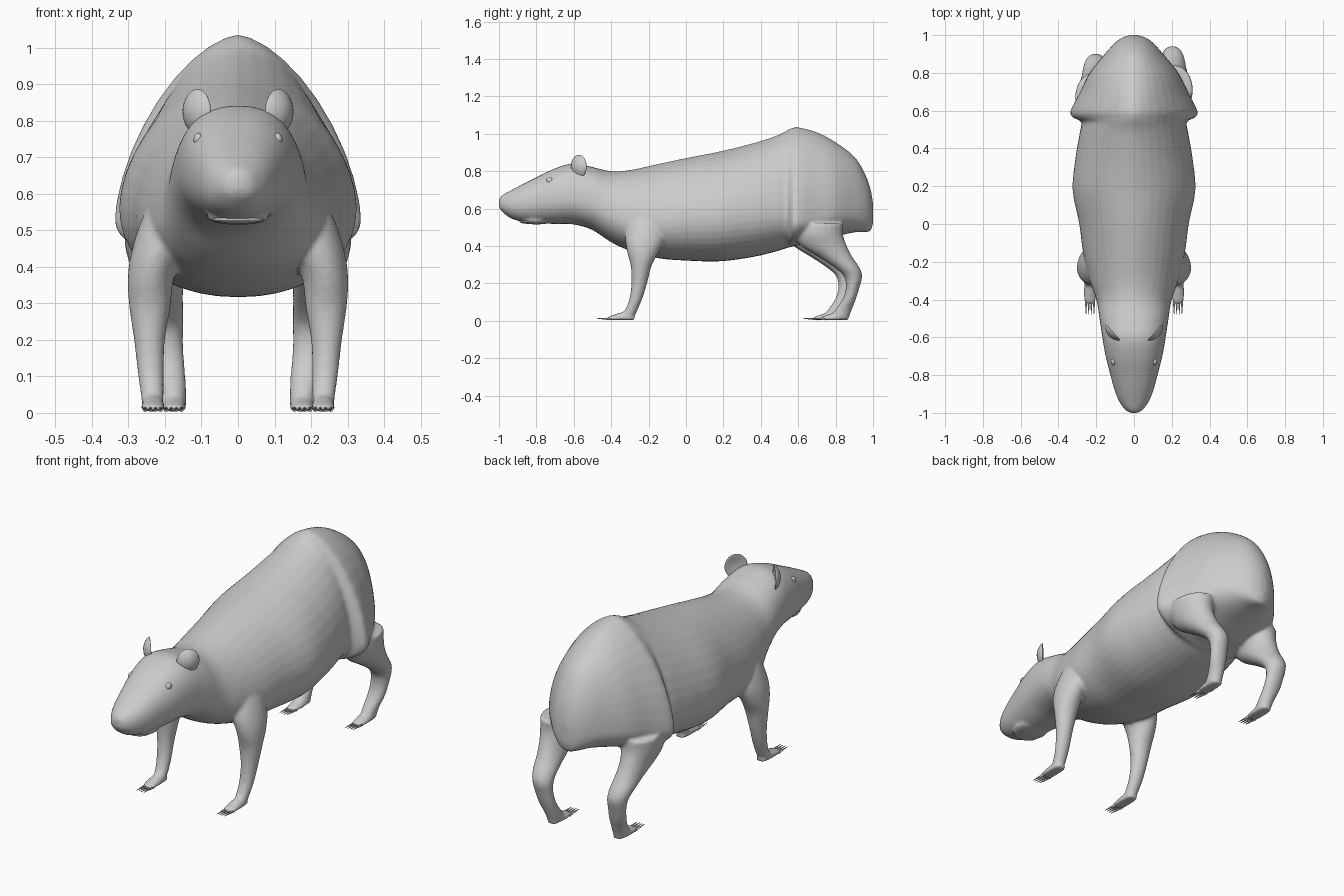
import bpy, bmesh, math
from mathutils import Vector, Matrix

if "Cube" in bpy.data.objects:
    bpy.data.objects.remove(bpy.data.objects["Cube"])


def spline(rows, steps=5):
    """Catmull-Rom interpolation of a list of station tuples."""
    out = []
    for i in range(len(rows) - 1):
        quad = zip(rows[max(i - 1, 0)], rows[i], rows[i + 1], rows[min(i + 2, len(rows) - 1)])
        quad = list(quad)
        for s in range(steps):
            t = s / steps
            out.append([0.5 * (2 * b + (c - a) * t + (2 * a - 5 * b + 4 * c - d) * t * t
                               + (3 * b - a - 3 * c + d) * t ** 3) for a, b, c, d in quad])
    return out + [list(rows[-1])]


def power(v, n):
    return math.copysign(abs(v) ** (2 / n), v)


def body_ring(y, w, zb, zm, zt, n, cx=0.0, count=40):
    """Upright section: widest at zm, upper exponent n."""
    ring = []
    for k in range(count):
        a = 2 * math.pi * k / count
        e = n if math.sin(a) > 0 else 2.15
        h = (zt - zm) if math.sin(a) > 0 else (zm - zb)
        ring.append(Vector((cx + w * power(math.cos(a), e), y, zm + h * power(math.sin(a), e))))
    return ring


def leg_ring(z, x0, x1, y0, y1, side, dy, count=24):
    """Level elliptical section between x0..x1 and y0..y1."""
    return [Vector((side * ((x0 + x1) / 2 + (x1 - x0) / 2 * math.cos(2 * math.pi * k / count)),
                    dy + (y0 + y1) / 2 + (y1 - y0) / 2 * math.sin(2 * math.pi * k / count), z))
            for k in range(count)]


def make(name, bm):
    bmesh.ops.recalc_face_normals(bm, faces=bm.faces)
    me = bpy.data.meshes.new(name)
    bm.to_mesh(me)
    bm.free()
    for p in me.polygons:
        p.use_smooth = True
    ob = bpy.data.objects.new(name, me)
    bpy.context.collection.objects.link(ob)
    return ob


def loft(name, rings):
    bm = bmesh.new()
    rows = [[bm.verts.new(p) for p in r] for r in rings]
    for a, b in zip(rows, rows[1:]):
        for k in range(len(a)):
            j = (k + 1) % len(a)
            bm.faces.new((a[k], a[j], b[j], b[k]))
    bm.faces.new(rows[0])
    bm.faces.new(rows[-1])
    return make(name, bm)


def ellipsoid(name, loc, size, turn=0.0, cup=0.0):
    bm = bmesh.new()
    bmesh.ops.create_uvsphere(bm, u_segments=24, v_segments=16, radius=1)
    for v in bm.verts:
        bend = cup * (v.co.x ** 2 + v.co.z ** 2)
        v.co = Vector((v.co.x * size[0], v.co.y * size[1] + bend, v.co.z * size[2]))
    bm.transform(Matrix.Translation(loc) @ Matrix.Rotation(turn, 4, 'Z'))
    return make(name, bm)


# Head, torso and rump: y, half width, bottom, widest z, top, upper exponent
torso = [
    (-1.0, .015, .61, .63, .65, 2), (-.985, .045, .585, .62, .67, 2.2),
    (-.94, .078, .55, .62, .695, 2.3), (-.88, .103, .53, .625, .727, 2.3),
    (-.8, .125, .52, .64, .767, 2.3), (-.7, .15, .518, .655, .815, 2.3),
    (-.6, .168, .515, .655, .842, 2.3), (-.5, .183, .485, .63, .822, 2.2),
    (-.4, .2, .42, .57, .80, 2.0), (-.3, .235, .375, .53, .806, 1.9),
    (-.15, .27, .335, .53, .838, 1.8), (0, .29, .322, .55, .87, 1.8),
    (.18, .325, .318, .56, .905, 1.8), (.35, .31, .34, .57, .947, 1.8),
    (.48, .288, .37, .58, .988, 1.8), (.54, .28, .39, .57, 1.018, 1.75),
    (.565, .325, .395, .535, 1.03, 1.6), (.60, .336, .405, .53, 1.035, 1.6),
    (.7, .285, .42, .55, 1.008, 1.7), (.8, .235, .45, .57, .955, 1.8),
    (.9, .155, .473, .58, .878, 1.9), (.955, .105, .475, .58, .79, 2),
    (.985, .065, .48, .58, .71, 2), (1.0, .02, .52, .58, .63, 2)]
parts = [loft("body", [body_ring(*s) for s in spline(torso)])]

# Leg stations: z, inner x, outer x, front y, rear y
front_leg = [
    (.66, .08, .19, -.27, -.14), (.55, .08, .255, -.31, -.11), (.45, .14, .29, -.325, -.11),
    (.37, .175, .302, -.315, -.145), (.29, .185, .298, -.295, -.185), (.2, .2, .285, -.292, -.208),
    (.12, .203, .276, -.302, -.233), (.06, .203, .268, -.325, -.258), (.015, .205, .262, -.36, -.28)]
hind_leg = [
    (.52, .12, .31, .585, .84), (.46, .13, .31, .58, .84), (.40, .145, .295, .615, .86),
    (.34, .15, .28, .71, .89), (.28, .15, .268, .80, .93), (.235, .15, .255, .845, .942),
    (.18, .15, .245, .855, .928), (.12, .145, .235, .84, .91), (.06, .142, .217, .80, .887),
    (.015, .142, .212, .77, .87)]
# Foot profile: distance forward from heel, half width, top z
foot = [(0, .02, .022), (.02, .029, .04), (.06, .033, .048), (.1, .034, .036), (.135, .03, .024), (.148, .02, .018)]

claw_places = []
for side in (1, -1):
    for name, path, fx, heel in (("front_leg", front_leg, .233, -.275), ("hind_leg", hind_leg, .176, .868)):
        dy = -.04 if name == "hind_leg" and side < 0 else 0.0
        parts.append(loft(name, [leg_ring(*s, side, dy) for s in spline(path)]))
        rows = spline(foot, 4)
        parts.append(loft("foot", [body_ring(heel + dy - f, w, .004, .012, zt, 2, side * fx, 20)
                                   for f, w, zt in rows]))
        claw_places.append((side * fx, heel + dy - .135))

# Lower jaw and brow swellings
parts.append(ellipsoid("jaw", (0, -.80, .535), (.085, .085, .02)))

# Fuse the flesh into one skin
bpy.ops.object.select_all(action='DESELECT')
for p in parts:
    p.select_set(True)
bpy.context.view_layer.objects.active = parts[0]
bpy.ops.object.join()
skin = parts[0]
rm = skin.modifiers.new("fuse", 'REMESH')
rm.mode = 'VOXEL'
rm.voxel_size = .009
rm.use_smooth_shade = True
sm = skin.modifiers.new("soften", 'SMOOTH')
sm.factor = .5
sm.iterations = 4

# Ears and eyes
for side, tag in ((1, "right"), (-1, "left")):
    ellipsoid("ear_" + tag, (side * .125, -.585, .825), (.056, .012, .062),
              side * math.radians(48), .018)
    ellipsoid("eye_" + tag, (side * .108, -.728, .749), (.014, .019, .018))

# Mouth lip
ellipsoid("lip", (0, -.835, .53), (.07, .055, .012))

# Claws: four per foot, slim cones pointing forward
bm = bmesh.new()
for x, y in claw_places:
    for i in range(4):
        place = Vector((x + (i - 1.5) * .014, y - .028, .011))
        bmesh.ops.create_cone(bm, cap_ends=True, segments=8, radius1=.007, radius2=.001, depth=.08,
                              matrix=Matrix.Translation(place) @ Matrix.Rotation(math.radians(88), 4, 'X'))
make("claws", bm)
